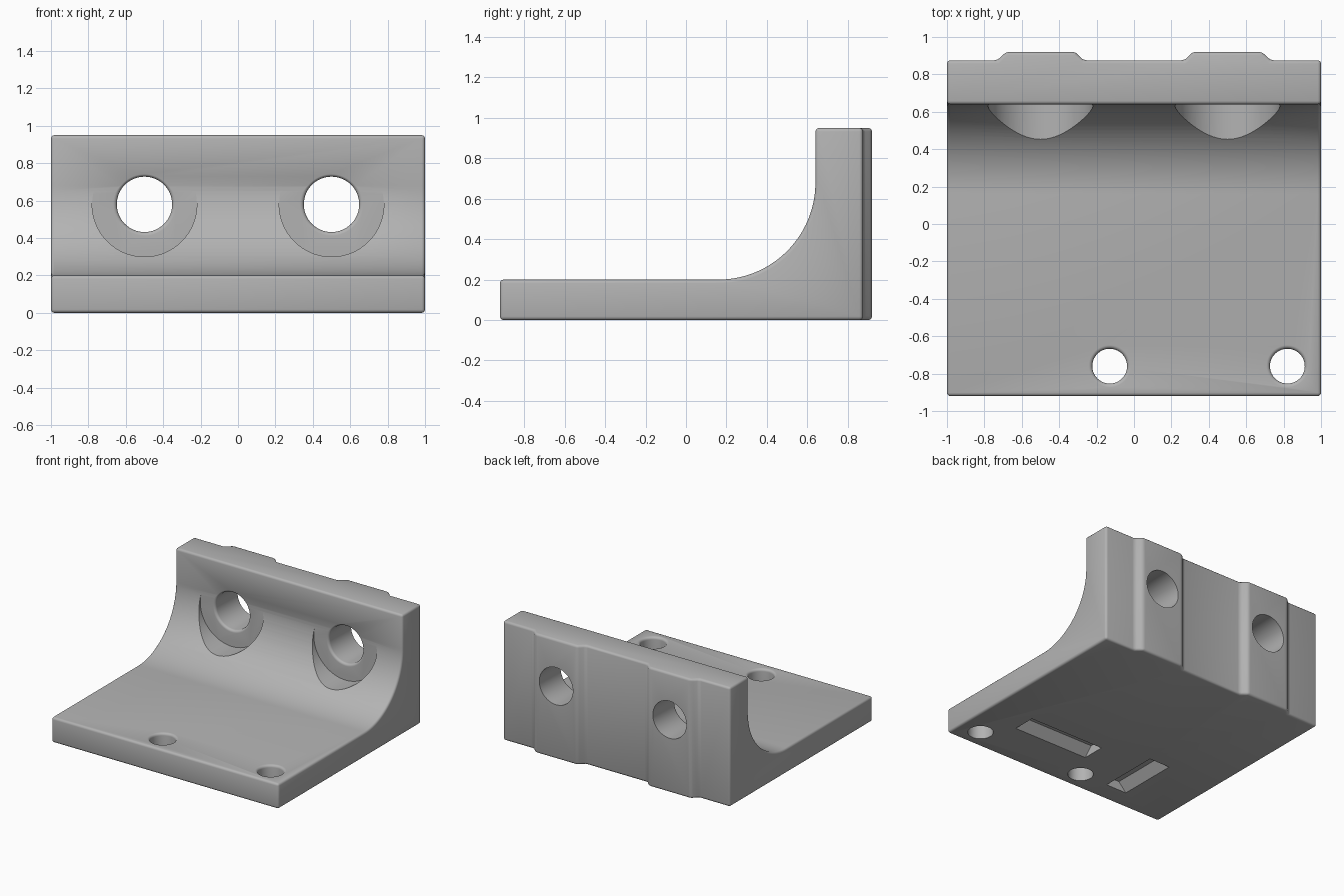
import bpy, bmesh, math
from mathutils import Matrix, Vector

if "Cube" in bpy.data.objects:
    bpy.data.objects.remove(bpy.data.objects["Cube"], do_unlink=True)

grey = bpy.data.materials.new("plain grey")
grey.use_nodes = True
COLOUR = (0.45, 0.45, 0.45, 1)
grey.diffuse_color = COLOUR
grey.node_tree.nodes["Principled BSDF"].inputs["Base Color"].default_value = COLOUR


def finish(name, bm):
    bmesh.ops.recalc_face_normals(bm, faces=bm.faces)
    mesh = bpy.data.meshes.new(name)
    bm.to_mesh(mesh)
    bm.free()
    mesh.materials.append(grey)
    obj = bpy.data.objects.new(name, mesh)
    bpy.context.collection.objects.link(obj)
    return obj


def prism(name, points, direction):
    """Extrude a closed outline of 3D points along a direction."""
    bm = bmesh.new()
    face = bm.faces.new([bm.verts.new(p) for p in points])
    ext = bmesh.ops.extrude_face_region(bm, geom=[face])
    verts = [v for v in ext["geom"] if isinstance(v, bmesh.types.BMVert)]
    bmesh.ops.translate(bm, verts=verts, vec=direction)
    return finish(name, bm)


def lathe(name, profile, matrix, steps=64):
    """Turn (radius, height) points into a closed solid around local z."""
    bm = bmesh.new()
    rings = [[bm.verts.new((r * math.cos(a), r * math.sin(a), h))
              for a in (math.tau * i / steps for i in range(steps))]
             for r, h in profile]
    for low, high in zip(rings, rings[1:]):
        for i in range(steps):
            j = (i + 1) % steps
            bm.faces.new((low[i], low[j], high[j], high[i]))
    bm.faces.new(rings[0])
    bm.faces.new(rings[-1])
    bmesh.ops.transform(bm, matrix=matrix, verts=bm.verts)
    return finish(name, bm)


def rounded_hole(radius, depth, fillet=0.02):
    """Drill profile with a rounded mouth at height 0."""
    arc = [(radius + fillet * (1 - math.cos(t)), -fillet * (1 - math.sin(t)))
           for t in (math.pi / 2 * k / 5 for k in range(6))]
    return [(radius, -depth)] + arc + [(radius + fillet, 0.03)]


def apply_all(obj):
    bpy.ops.object.select_all(action="DESELECT")
    obj.select_set(True)
    bpy.context.view_layer.objects.active = obj
    for mod in list(obj.modifiers):
        bpy.ops.object.modifier_apply(modifier=mod.name)


def cut(obj, cutter):
    mod = obj.modifiers.new("cut", "BOOLEAN")
    mod.operation = "DIFFERENCE"
    mod.solver = "EXACT"
    mod.object = cutter
    cutter.hide_render = True
    apply_all(obj)
    bpy.data.objects.remove(cutter, do_unlink=True)


# Bracket body: plate, wall and the sweeping inner curve
R, STEPS = 0.48, 28
outline = [(-0.92, 0), (0.92, 0), (0.92, 0.95), (0.64, 0.95)]
outline += [(0.16 + R * math.cos(t), 0.68 - R * math.sin(t))
            for t in (math.pi / 2 * k / STEPS for k in range(STEPS + 1))]
outline.append((-0.92, 0.2))
body = prism("angle_bracket", [(-1, y, z) for y, z in outline], (2, 0, 0))

# Back face relieved to leave two chamfered vertical rails
steps = [(-1.1, 0.875), (-0.73, 0.875), (-0.68, 0.925), (-0.32, 0.925),
         (-0.27, 0.875)]
steps += [(-x, y) for x, y in reversed(steps)]
steps += [(1.1, 1.1), (-1.1, 1.1)]
cut(body, prism("back_relief", [(x, y, -0.1) for x, y in steps], (0, 0, 1.2)))

# Soft outer edges
bevel = body.modifiers.new("soft_edges", "BEVEL")
bevel.width = 0.018
bevel.segments = 3
bevel.limit_method = "ANGLE"
bevel.angle_limit = math.radians(40)
apply_all(body)

# Wall holes with flat seats cut into the curve
to_front = Matrix.Rotation(math.pi / 2, 4, "X")
for x in (-0.5, 0.5):
    place = Matrix.Translation((x, 0.639, 0.58)) @ to_front
    cut(body, lathe("seat_cutter", [(0.28, 0), (0.28, 0.5)], place, 96))
    cut(body, lathe("wall_drill", rounded_hole(0.148, 0.5), place))

# Plate holes near the front edge
for x in (-0.13, 0.82):
    place = Matrix.Translation((x, -0.76, 0.2))
    cut(body, lathe("plate_drill", rounded_hole(0.093, 0.4), place))


# Tapered slots in the underside
def slot(centre, length, along_x):
    section = [(-0.11, -0.02), (0.11, -0.02), (0.025, 0.07), (-0.025, 0.07)]
    c = Vector((centre[0], centre[1], 0))
    run = Vector((1, 0, 0)) if along_x else Vector((0, 1, 0))
    side = Vector((0, 1, 0)) if along_x else Vector((1, 0, 0))
    pts = [c - run * length / 2 + side * s + Vector((0, 0, z)) for s, z in section]
    return prism("slot_cutter", pts, run * length)


cut(body, slot((0.33, -0.46), 0.66, True))
cut(body, slot((-0.465, -0.51), 0.49, False))

apply_all(body)
bpy.ops.object.shade_smooth_by_angle(angle=math.radians(32))
